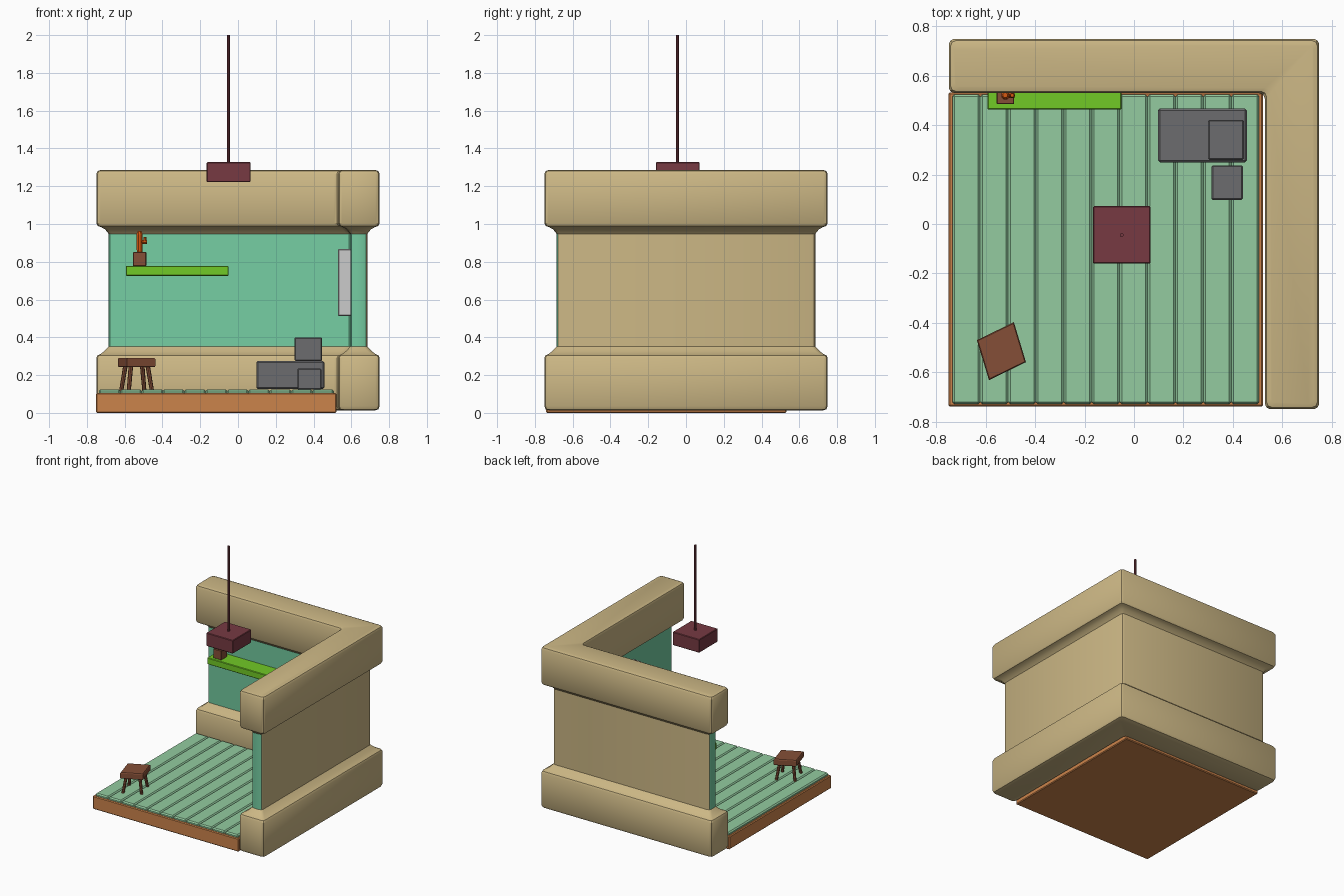
import bpy, bmesh, math
from mathutils import Vector

if "Cube" in bpy.data.objects:
    bpy.data.objects.remove(bpy.data.objects["Cube"])


def mat(name, r, g, b):
    m = bpy.data.materials.new(name)
    m.diffuse_color = [(c / 255) ** 2.2 for c in (r, g, b)] + [1]
    m.use_nodes = True
    m.node_tree.nodes["Principled BSDF"].inputs["Base Color"].default_value = m.diffuse_color
    return m


TAN = mat("tan", 203, 182, 132)
TEAL = mat("teal", 116, 203, 160)
FLOOR = mat("floor green", 146, 202, 158)
ORANGE = mat("base orange", 202, 130, 76)
MAROON = mat("maroon", 118, 60, 68)
LIME = mat("lime", 112, 200, 42)
GREY = mat("dark grey", 108, 108, 110)
BROWN = mat("brown", 132, 80, 58)
PLANT = mat("plant orange", 214, 90, 24)


def finish(name, bm, *mats):
    bmesh.ops.recalc_face_normals(bm, faces=bm.faces[:])
    me = bpy.data.meshes.new(name)
    bm.to_mesh(me)
    bm.free()
    for m in mats:
        if m:
            me.materials.append(m)
    ob = bpy.data.objects.new(name, me)
    bpy.context.collection.objects.link(ob)
    return ob


def loft(bm, rings):
    vs = [[bm.verts.new(p) for p in r] for r in rings]
    n = len(vs[0])
    for a, b in zip(vs, vs[1:]):
        for i in range(n):
            bm.faces.new((a[i], a[(i + 1) % n], b[(i + 1) % n], b[i]))
    bm.faces.new(vs[0][::-1])
    bm.faces.new(vs[-1])


def box(name, x, y, z, m, bevel=0.004):
    bm = bmesh.new()
    loft(bm, [[(x[0], y[0], h), (x[1], y[0], h), (x[1], y[1], h), (x[0], y[1], h)] for h in z])
    ob = finish(name, bm, m)
    if bevel:
        mod = ob.modifiers.new("bevel", "BEVEL")
        mod.width, mod.segments = bevel, 1
    return ob


def rod(name, a, b, r1, r2, m, sides=8):
    a, b = Vector(a), Vector(b)
    q = (b - a).to_track_quat("Z", "Y")
    ring = [Vector((math.cos(t), math.sin(t), 0)) for t in
            (2 * math.pi * (i + 0.5) / sides for i in range(sides))]
    bm = bmesh.new()
    loft(bm, [[p + q @ (v * r) for v in ring] for p, r in ((a, r1), (b, r2))])
    return finish(name, bm, m)


# L-shaped wall: one outline with rounded corners, inset at each height
OUTLINE = [Vector(p) for p in ((-.75, .53), (.53, .53), (.53, -.75),
                               (.75, -.75), (.75, .75), (-.75, .75))]


def wall_ring(z, d, r=0.022):
    pts, n = [], len(OUTLINE)
    for i, p in enumerate(OUTLINE):
        u = (p - OUTLINE[i - 1]).normalized()
        w = (OUTLINE[(i + 1) % n] - p).normalized()
        c = p + d * Vector((-u.y - w.y, u.x + w.x))
        for q in (c - u * r, c + (w - u) * r * 0.293, c + w * r):
            pts.append((q.x, q.y, z))
    return pts


bm = bmesh.new()
loft(bm, [wall_ring(z, d) for z, d in (
    (.013, .024), (.019, .007), (.036, 0), (.29, 0), (.305, .007), (.312, .022),
    (.327, .042), (.352, .065), (.948, .065), (.973, .045), (.985, .022),
    (.99, .007), (1.005, 0), (1.265, 0), (1.28, .007), (1.286, .022))])
bmesh.ops.recalc_face_normals(bm, faces=bm.faces[:])
for f in bm.faces:  # teal paint on the inner and end faces of the middle band
    if .5 < f.calc_center_median().z < .8 and max(f.normal.x, f.normal.y) < .5:
        f.material_index = 1
wall = finish("wall", bm, TAN, TEAL)
bpy.context.view_layer.objects.active = wall
wall.select_set(True)
bpy.ops.object.shade_smooth_by_angle(angle=math.radians(30))

# Floor base and planks
box("floor_base", (-.752, .522), (-.74, .533), (0, .105), ORANGE, .006)
for i in range(11):
    x = -.736 + i * .113
    box(f"floor_plank_{i + 1}", (x, x + .113), (-.73, .525), (.095, .125), FLOOR, .009)

# Hanging lamp
box("lamp_shade", (-.166, .067), (-.16, .072), (1.222, 1.327), MAROON)
rod("lamp_cord", (-.05, -.045, 1.32), (-.05, -.045, 2), .008, .008, MAROON)

# Shelf with potted plant
box("shelf", (-.594, -.05), (.463, .6), (.726, .778), LIME)
box("plant_pot", (-.557, -.485), (.485, .557), (.776, .852), BROWN)
rod("plant_stem", (-.521, .521, .85), (-.521, .521, .945), .016, .018, PLANT)
rod("plant_stem_tip", (-.521, .521, .945), (-.521, .521, .962), .018, .01, PLANT)
rod("plant_arm", (-.515, .521, .905), (-.483, .521, .905), .011, .011, PLANT)
rod("plant_arm_tip", (-.493, .521, .898), (-.493, .521, .93), .011, .008, PLANT)

# Storage crates
box("crate_large", (.097, .457), (.25, .468), (.127, .275), GREY, .008)
box("crate_top", (.3, .445), (.26, .422), (.275, .4), GREY, .005)
box("crate_small", (.314, .441), (.098, .237), (.125, .235), GREY, .005)

# Board on the right wall
box("wall_board", (.53, .6), (-.2, .3), (.512, .868), None, .005)

# Stool: skewed seat and four splayed legs
C, U, V = Vector((-.537, -.515, 0)), Vector((.075, .0365, 0)), Vector((-.0245, .081, 0))
corners = [-U - V, U - V, U + V, -U + V]
up = Vector((0, 0, 1))
bm = bmesh.new()
loft(bm, [[C + c * k + up * z for c in corners]
          for z, k in ((.242, .95), (.248, 1), (.284, 1), (.29, .95))])
finish("stool_seat", bm, BROWN)
for i, c in enumerate(corners):
    rod(f"stool_leg_{i + 1}", C + c * .82 + up * .115, C + c * .6 + up * .245, .011, .012, BROWN)
